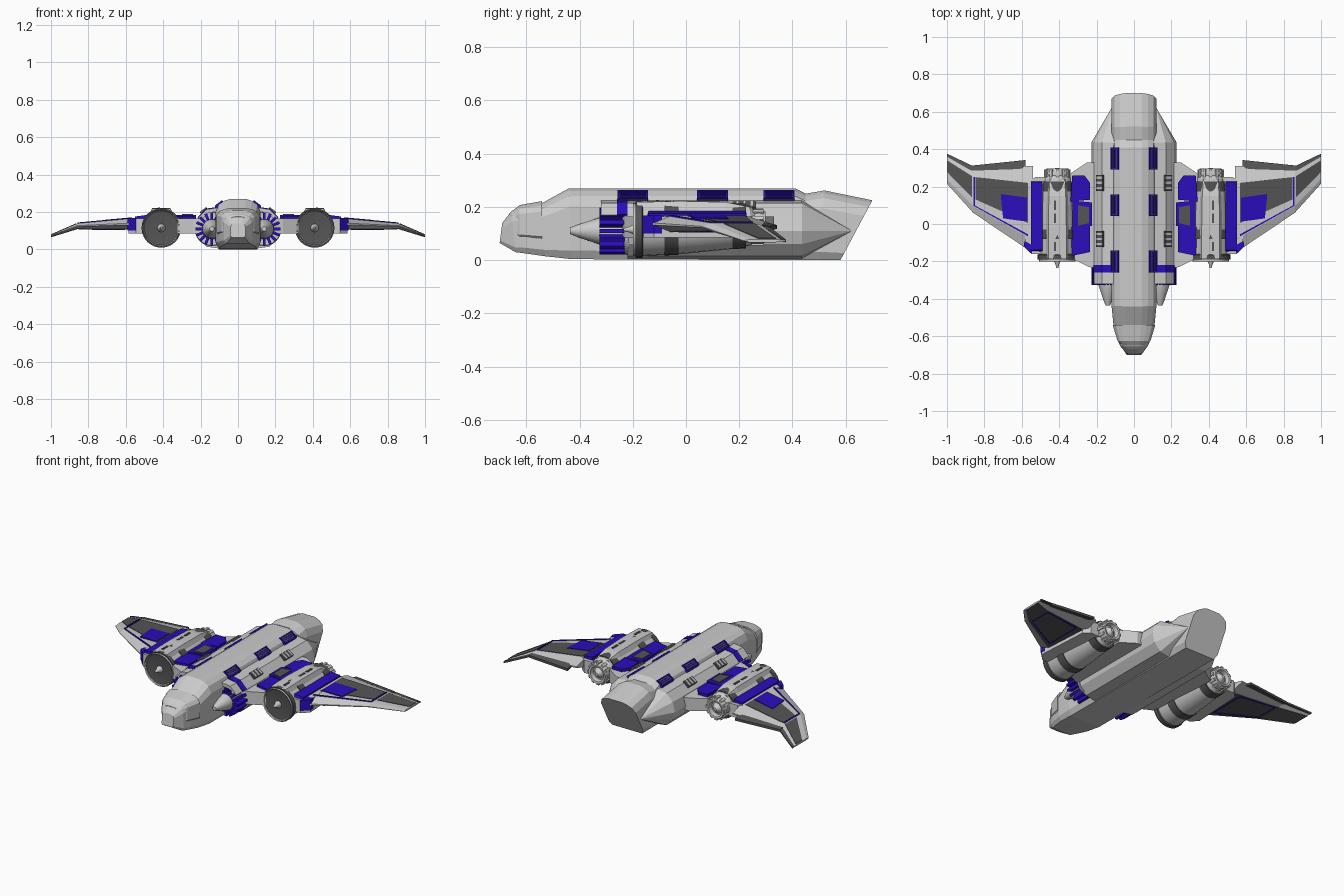
import bpy, bmesh
from math import sin, cos, pi, radians
from mathutils import Vector, Matrix

if "Cube" in bpy.data.objects:
    bpy.data.objects.remove(bpy.data.objects["Cube"])


def material(name, rgb):
    m = bpy.data.materials.new(name)
    m.diffuse_color = (*rgb, 1)
    m.use_nodes = True
    m.node_tree.nodes["Principled BSDF"].inputs["Base Color"].default_value = m.diffuse_color
    return m


DARK = material("dark_grey", (0.09, 0.09, 0.09))
BLUE = material("blue", (0.025, 0.004, 0.5))


def mesh(name, verts, faces, mat=None, mirror=True, smooth=False):
    me = bpy.data.meshes.new(name)
    me.from_pydata([tuple(v) for v in verts], [], faces)
    bm = bmesh.new()
    bm.from_mesh(me)
    bmesh.ops.recalc_face_normals(bm, faces=bm.faces)
    bm.to_mesh(me)
    bm.free()
    ob = bpy.data.objects.new(name, me)
    bpy.context.collection.objects.link(ob)
    if mat:
        me.materials.append(mat)
    if smooth:
        bpy.ops.object.select_all(action='DESELECT')
        ob.select_set(True)
        bpy.context.view_layer.objects.active = ob
        bpy.ops.object.shade_smooth_by_angle(angle=radians(30))
    if mirror:
        ob.modifiers.new("mirror", 'MIRROR')
    return ob


def loft(name, rings, mat=None, mirror=True, smooth=False):
    n = len(rings[0])
    verts = [v for r in rings for v in r]
    faces = [(i * n + j, i * n + (j + 1) % n, (i + 1) * n + (j + 1) % n, (i + 1) * n + j)
             for i in range(len(rings) - 1) for j in range(n)]
    faces += [tuple(range(n)), tuple(range(len(verts) - n, len(verts)))]
    return mesh(name, verts, faces, mat, mirror, smooth)


def lathe(name, x, prof, mat=None, n=24):
    # profile rows: y, radius, centre height
    loft(name, [[(x + r * cos(2 * pi * k / n), y, z + r * sin(2 * pi * k / n)) for k in range(n)]
                for y, r, z in prof], mat, smooth=True)


def prism(name, pts, z0, z1, mat=None):
    return loft(name, [[(x, y, z) for x, y in pts] for z in (z0, z1)], mat)


def boxes(name, items, mat=None):
    # each item: centre, size, rotation about y in degrees
    verts, faces = [], []
    for c, s, a in items:
        b, rot = len(verts), Matrix.Rotation(radians(a), 3, 'Y')
        verts += [Vector(c) + rot @ Vector((s[0] * i / 2, s[1] * j / 2, s[2] * k / 2))
                  for i in (-1, 1) for j in (-1, 1) for k in (-1, 1)]
        faces += [tuple(b + q for q in f) for f in
                  ((0, 1, 3, 2), (4, 6, 7, 5), (0, 4, 5, 1), (2, 3, 7, 6), (0, 2, 6, 4), (1, 5, 7, 3))]
    return mesh(name, verts, faces, mat)


# central hull with nose, spine and raked tail
half = [(0.85, 0), (1, 0.12), (1, 0.74), (0.86, 0.89), (0.62, 0.96), (0.36, 1)]
prof = half + [(-x, t) for x, t in reversed(half)]
secs = [(-.70, -.69, .04, .065, .14), (-.64, -.655, .075, .03, .185), (-.60, -.62, .09, .025, .203),
        (-.53, -.54, .11, .015, .215), (-.43, -.44, .12, .004, .27), (.41, .41, .12, 0, .27),
        (.44, .45, .12, 0, .25), (.50, .52, .12, 0, .262), (.58, .70, .12, 0, .225)]
loft("hull", [[(x * w, yb + (yt - yb) * t, zb + (zt - zb) * t) for x, t in prof]
              for yb, yt, w, zb, zt in secs], mirror=False)
loft("canopy", [[(x * w, y, z0 + (z1 - z0) * t) for x, t in prof] for y, w, z0, z1 in
                ((-.665, .05, .09, .175), (-.625, .088, .08, .207), (-.54, .114, .07, .222))],
     mirror=False)

# side bodies running to a point at the rear
side = [(.10, .225), (.17, .214), (.213, .17), (.228, .11), (.213, .06), (.17, .015), (.10, .005)]
loft("side_body", [[(x, y, z) for x, z in side] for y in (-.22, .435)] +
     [[(.118 + (x - .118) * .02, .62, .11 + (z - .11) * .02) for x, z in side]])
cover = [(.10, .225), (.17, .214), (.213, .17), (.19, .165), (.16, .195), (.10, .205)]
loft("intake_cover", [[(x, y, z) for x, z in cover] for y in (-.32, -.22)])
band = [(.10, .229), (.171, .218), (.217, .171), (.21, .168), (.165, .21), (.10, .22)]
loft("cover_stripe", [[(x, y, z) for x, z in band] for y in (-.26, -.22)], BLUE)

# intake core and radial fins
lathe("intake_core", .14, [(-.435, .012, .11), (-.41, .022, .11), (-.37, .036, .11), (-.32, .052, .11),
                           (-.21, .055, .11)])
lathe("intake_ring", .14, [(-.232, .05, .11), (-.232, .088, .11), (-.215, .092, .11), (-.215, .05, .11)])
fins = []
for k in range(16):
    a = 2 * pi * k / 16
    fins.append(((.14 + .065 * cos(a), -.275, .11 + .065 * sin(a)), (.046, .10, .015), -360 * k / 16))
boxes("intake_fins", fins, BLUE)

# framed vents on the hull shoulder, and hatches on the side bodies
for y in (.35, .10, -.20):
    frame = [((.1 + s * .022 * cos(radians(38)), y, .241 - s * .022 * sin(radians(38))),
              (.006, .11, .018), 38) for s in (-1, 1)]
    frame += [((.1, y + s * .055, .241), (.05, .006, .018), 38) for s in (-1, 1)]
    boxes("vent_frame", frame, BLUE)
    boxes("vent_slats", [((.1 + d * .79, y, .238 - d * .62), (.005, .10, .018), 38)
                         for d in (-.011, 0, .011)], BLUE)
    boxes("vent_base", [((.1, y, .236), (.045, .108, .014), 38)], DARK)
for y in (.22, -.08):
    boxes("hatch", [((.182, y, .206), (.045, .085, .012), 36)], DARK)
    boxes("hatch_ribs", [((.182, y + d, .208), (.04, .012, .016), 36) for d in (-.027, 0, .027)])

# stub wing joining hull and engine
prism("stub_wing", [(.19, -.24), (.24, -.23), (.34, -.18), (.34, .27), (.25, .33), (.19, .33)], .085, .165)
prism("stub_panel_rear", [(.235, .13), (.34, .12), (.33, .26), (.265, .26), (.235, .22)], .16, .183, BLUE)
prism("stub_panel_front", [(.235, -.15), (.33, -.17), (.34, -.02), (.235, -.01)], .16, .178, BLUE)
prism("stub_frame", [(.225, -.01), (.33, -.03), (.33, .125), (.225, .115)], .16, .185, BLUE)
prism("stub_well", [(.24, .005), (.30, -.01), (.30, .10), (.24, .09)], .16, .19, DARK)

# engine: cowl, bands, fan, spinner, nozzle
EX = .41
lathe("cowl", EX, [(-.14, .02, .115), (-.165, .088, .115), (-.195, .093, .115), (-.20, .098, .115),
                   (-.17, .1, .115), (.0, .095, .12), (.17, .085, .127), (.24, .075, .13), (.27, .05, .13)])
lathe("cowl_lip", EX, [(-.188, .099, .115), (-.19, .106, .115), (-.165, .106, .115), (-.16, .098, .115)], DARK)
for y, r in ((-.055, .1), (.20, .084)):
    z = .12 if y < 0 else .128
    lathe("engine_band", EX, [(y - .026, r - .01, z), (y - .026, r + .002, z), (y + .026, r, z),
                              (y + .026, r - .01, z)], DARK)
blades = []
for k in range(28):
    a = 2 * pi * k / 28
    blades.append(((EX + .056 * cos(a), -.168, .115 + .056 * sin(a)), (.07, .022, .005), -360 * k / 28))
boxes("fan_blades", blades)
lathe("spinner", EX, [(-.235, .005, .115), (-.215, .01, .115), (-.19, .022, .115), (-.14, .028, .115)], n=12)
lathe("nozzle", EX, [(.24, .05, .125), (.25, .062, .125), (.275, .066, .125), (.298, .058, .125),
                     (.296, .046, .125), (.262, .04, .125), (.30, .01, .125)])
petals = []
for k in range(12):
    a = 2 * pi * k / 12
    petals.append(((EX + .064 * cos(a), .268, .125 + .064 * sin(a)), (.012, .045, .016), -30 * k))
boxes("nozzle_petals", petals)
loft("engine_top", [[(EX - w, y, .15), (EX + w, y, .15), (EX + w * .6, y, z), (EX - w * .6, y, z)]
                    for y, w, z in ((-.185, .08, .218), (-.02, .08, .222), (.15, .075, .218), (.24, .065, .2))])
boxes("engine_top_ribs", [((EX + .012, y, .217), (.012, .05, .014), 0) for y in (-.12, .03, .1)], DARK)

# pylon between engine and outer wing
prism("pylon", [(.45, -.16), (.545, -.16), (.585, -.12), (.565, .22), (.53, .25), (.45, .25)], .085, .165)
loft("pylon_panel", [[(.49, y0, z), (.55, y0 - .0, z - .008), (.55 - d, y1, z - .008), (.49 - d, y1, z)]
                     for y0, y1, z, d in ((-.15, .23, .155, .0), (-.14, .225, .184, .0))], BLUE)
prism("pylon_edge", [(.545, -.163), (.59, -.12), (.585, -.09), (.55, -.11)], .10, .168, BLUE)

# outer wing: stations x, leading y, trailing y, height, half thickness
ST = [(.54, -.155, .31, .138, .03), (.86, .06, .30, .125, .014), (1.0, .215, .372, .073, .005)]


def wing_pt(u, v, s, lift=0):
    i = min(int(u), 1)
    x, a, b, z, t = [p + (q - p) * (u - i) for p, q in zip(ST[i], ST[i + 1])]
    k = min(1, v / .15, (1 - v) / .2)
    return (x, a + (b - a) * v, z + s * (t * (.15 + .85 * k) + lift))


loft("outer_wing", [[wing_pt(u, v, s) for v, s in ((0, 1), (.15, 1), (.8, 1), (1, 1), (1, -1), (.8, -1),
                                                   (.15, -1), (0, -1))] for u in (0, 1, 2)])


def panel(name, uv, s, mat, lift=.003):
    loft(name, [[wing_pt(u, v, s, h) for u, v in uv] for h in (-.003, lift)], mat)


def edge_strips(name, uv, s, w=.02):
    for (u0, v0), (u1, v1) in zip(uv, uv[1:]):
        du, dv = (w, 0) if abs(u1 - u0) < abs(v1 - v0) else (0, w * 1.2)
        panel(name, [(u0, v0), (u1, v1), (u1 + du, v1 + dv), (u0 + du, v0 + dv)], s, BLUE, .005)


panel("wing_top_panel", [(.08, .32), (.96, .32), (.96, .8), (.08, .8)], 1, DARK)
panel("wing_blue_panel", [(.1, .33), (.5, .22), (.54, .58), (.1, .62)], 1, BLUE, .006)
edge_strips("wing_top_trim", [(.08, .16), (.97, .16), (.97, .8)], 1)
panel("tip_top_panel", [(1.04, .32), (1.97, .4), (1.97, .8), (1.04, .8)], 1, DARK)
panel("wing_under_panel", [(.04, .15), (1, .15), (1, .8), (.04, .8)], -1, DARK)
panel("tip_under_panel", [(1, .15), (1.98, .15), (1.98, .8), (1, .8)], -1, DARK)
edge_strips("wing_under_trim", [(.2, .76), (.2, .2), (.93, .2), (.93, .76), (.2, .76)], -1)

# trailing flap and tip edge
loft("flap", [[(.58, .295, z + .012), (.87, .285, z), (.87, .312, z - .004), (.58, .342, z)]
              for z in (.117, .132)], DARK)
loft("tip_flap", [[(.87, .285, .118 + h), (1.0, .36, .07 + h), (1.0, .376, .067 + h), (.87, .314, .115 + h)]
                  for h in (0, .010)], DARK)
